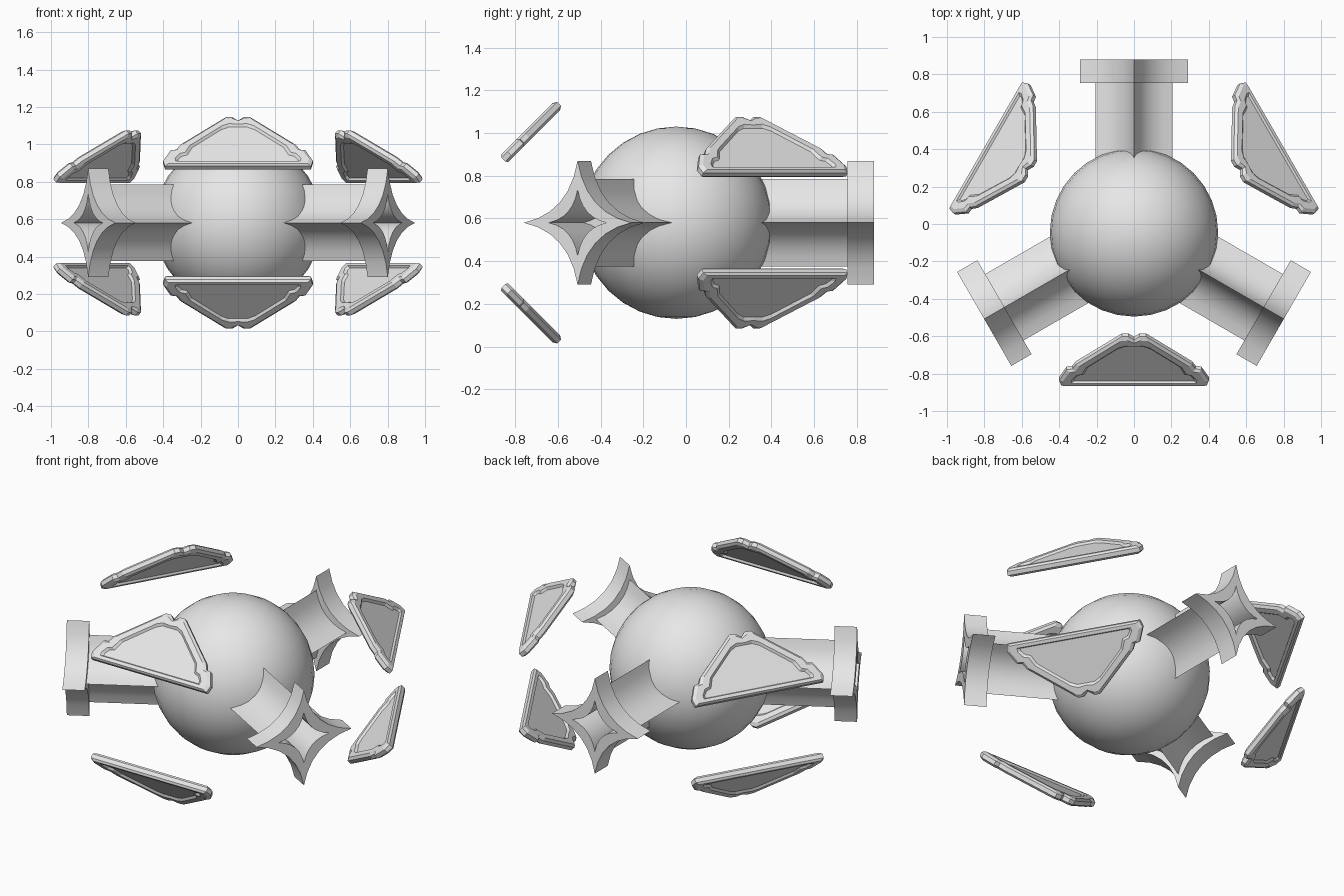
import bpy
import bmesh
from math import radians, sin, cos
from mathutils import Vector

cube = bpy.data.objects.get("Cube")
if cube:
    bpy.data.objects.remove(cube, do_unlink=True)

CORE = Vector((0, -0.045, 0.58))
Z = Vector((0, 0, 1))

grey = bpy.data.materials.new("light_grey")
grey.use_nodes = True
grey.diffuse_color = (0.8, 0.8, 0.8, 1)
grey.node_tree.nodes["Principled BSDF"].inputs["Base Color"].default_value = (0.8, 0.8, 0.8, 1)


def finish(name, bm, smooth):
    """Turn a bmesh into a named, coloured object."""
    bmesh.ops.recalc_face_normals(bm, faces=bm.faces)
    mesh = bpy.data.meshes.new(name)
    bm.to_mesh(mesh)
    bm.free()
    mesh.materials.append(grey)
    obj = bpy.data.objects.new(name, mesh)
    bpy.context.collection.objects.link(obj)
    if smooth:
        bpy.ops.object.select_all(action="DESELECT")
        obj.select_set(True)
        bpy.context.view_layer.objects.active = obj
        bpy.ops.object.shade_smooth_by_angle(angle=radians(35))
    return obj


def loft(name, rings, smooth):
    """Skin a list of equal rings and close both ends."""
    bm = bmesh.new()
    loops = [[bm.verts.new(p) for p in ring] for ring in rings]
    for a, b in zip(loops, loops[1:]):
        for i in range(len(a)):
            j = (i + 1) % len(a)
            bm.faces.new((a[i], a[j], b[j], b[i]))
    bm.faces.new(loops[0])
    bm.faces.new(loops[-1])
    return finish(name, bm, smooth)


def star(size, steps=6):
    """Four-pointed star with concave sides."""
    pts = []
    corners = [Vector((cos(radians(a)), sin(radians(a)))) for a in (0, 90, 180, 270)]
    for k, p in enumerate(corners):
        q = corners[(k + 1) % 4]
        for s in range(steps):
            t = s / steps
            pts.append(size * (p * (1 - t) ** 2 + (p + q) * 0.16 * 2 * t * (1 - t) + q * t * t))
    return pts


# Central ball
bm = bmesh.new()
bmesh.ops.create_uvsphere(bm, u_segments=32, v_segments=16, radius=0.45)
bmesh.ops.translate(bm, verts=bm.verts, vec=CORE)
finish("core_ball", bm, True)

# Three arms with a wider collar and a hollow socket: (distance, size)
ARM = [(0.3, 0.205), (0.8, 0.205), (0.8, 0.29), (0.925, 0.29), (0.925, 0.155), (0.6, 0.155)]
for name, angle in (("back_arm", 90), ("right_arm", 210), ("left_arm", 330)):
    out = Vector((cos(radians(angle)), sin(radians(angle)), 0))
    side = Z.cross(out)
    loft(name, [[CORE + out * d + side * p.x + Z * p.y for p in star(s)] for d, s in ARM], True)

# Armour plate: half outlines of the rim and of the recessed panel
RIM = [(0, 0), (0.39, 0), (0.40, 0.04), (0.36, 0.12), (0.33, 0.125),
       (0.31, 0.16), (0.065, 0.37), (0.03, 0.37), (0, 0.345)]
PANEL = [(0, 0.035), (0.32, 0.035), (0.32, 0.05), (0.30, 0.075), (0.27, 0.085),
         (0.245, 0.14), (0.09, 0.275), (0.05, 0.295), (0, 0.295)]


def mirrored(half):
    return [Vector(p) for p in half] + [Vector((-u, v)) for u, v in half[-2:0:-1]]


# Plate cross-section: (blend from rim to panel, height)
SECTION = [(1, 0.012), (0.8, 0.024), (0.25, 0.024), (0, 0.012)]
SECTION += [(f, -h) for f, h in reversed(SECTION)]


def plate(name, base, angle, flip):
    """Plate leaning inward at 45 degrees, above or below the core."""
    out = Vector((cos(radians(angle)), sin(radians(angle)), 0))
    side = Z.cross(out)
    up = (Z * flip - out).normalized()
    normal = (Z * flip + out).normalized()
    origin = Vector((base[0], base[1], CORE.z + flip * base[2]))
    rings = []
    for blend, height in SECTION:
        rings.append([origin + side * p.x + up * p.y + normal * height
                      for p in (a.lerp(b, blend) for a, b in zip(mirrored(RIM), mirrored(PANEL)))])
    loft(name, rings, False)


for level, flip in (("upper", 1), ("lower", -1)):
    plate(level + "_front_plate", (0, -0.855, 0.295), -90, flip)
    plate(level + "_left_plate", (0.785, 0.415, 0.225), 30, flip)
    plate(level + "_right_plate", (-0.785, 0.415, 0.225), 150, flip)
